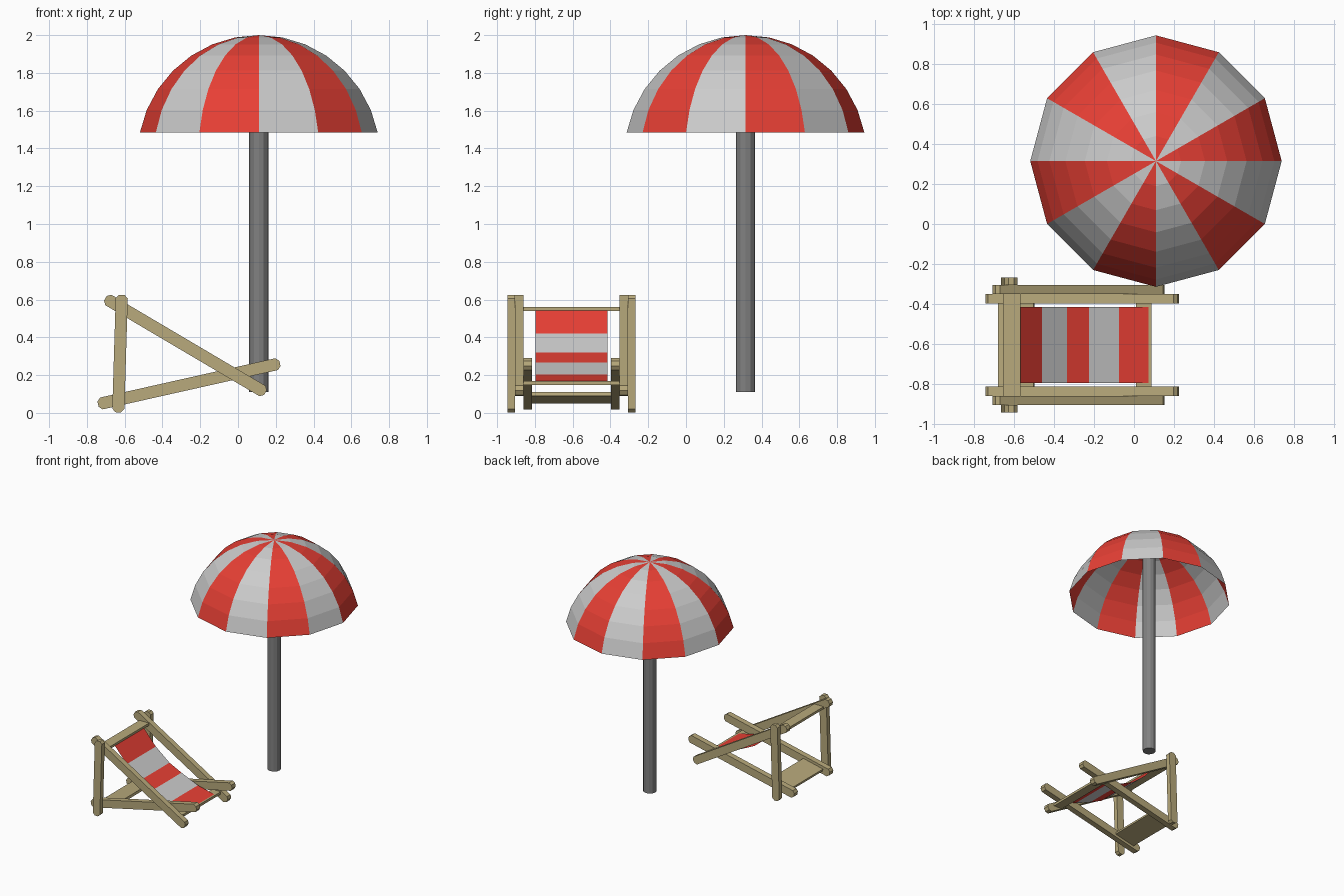
import bpy, bmesh
from math import sin, cos, pi, radians
from mathutils import Vector

if "Cube" in bpy.data.objects:
    bpy.data.objects.remove(bpy.data.objects["Cube"])


def material(name, rgb):
    m = bpy.data.materials.new(name)
    m.diffuse_color = (*rgb, 1)
    m.use_nodes = True
    m.node_tree.nodes["Principled BSDF"].inputs["Base Color"].default_value = m.diffuse_color
    return m


RED = material("red_cloth", (0.8, 0.05, 0.035))
WHITE = material("white_cloth", (0.8, 0.8, 0.8))
WOOD = material("wood", (0.48, 0.40, 0.20))
METAL = material("dark_metal", (0.22, 0.22, 0.22))


def finish(name, bm, *mats):
    mesh = bpy.data.meshes.new(name)
    bm.to_mesh(mesh)
    bm.free()
    for m in mats:
        mesh.materials.append(m)
    ob = bpy.data.objects.new(name, mesh)
    bpy.context.collection.objects.link(ob)
    return ob


def extrude_y(name, outline, y0, y1, mat):
    """Prism with an x-z outline running from y0 to y1."""
    bm = bmesh.new()
    face = bm.faces.new([bm.verts.new((x, y0, z)) for x, z in outline])
    new = bmesh.ops.extrude_face_region(bm, geom=[face])["geom"]
    bmesh.ops.translate(bm, vec=(0, y1 - y0, 0),
                        verts=[v for v in new if isinstance(v, bmesh.types.BMVert)])
    bmesh.ops.recalc_face_normals(bm, faces=bm.faces)
    return finish(name, bm, mat)


def bar_outline(a, b, width, chamfer):
    """Bar from a to b in the x-z plane, with clipped end corners."""
    a, b = Vector(a), Vector(b)
    d = (b - a).normalized()
    n = Vector((-d.y, d.x))
    h, c = width / 2, chamfer
    if not c:
        return [a - n * h, b - n * h, b + n * h, a + n * h]
    return [a - n * (h - c), a + d * c - n * h, b - d * c - n * h, b - n * (h - c),
            b + n * (h - c), b - d * c + n * h, a + d * c + n * h, a + n * (h - c)]


# Parasol canopy: upper part of a 12-segment sphere, alternating gores
PX, PY, R, SEG, RINGS = 0.11, 0.315, 0.642, 12, 7
bm = bmesh.new()
top = bm.verts.new((PX, PY, 2.0))
rings = []
for i in range(1, RINGS + 1):
    t = radians(11.25 * i)
    rings.append([bm.verts.new((PX + R * sin(t) * cos(2 * pi * k / SEG),
                                PY + R * sin(t) * sin(2 * pi * k / SEG),
                                2.0 - R + R * cos(t))) for k in range(SEG)])
for k in range(SEG):
    j = (k + 1) % SEG
    bm.faces.new((top, rings[0][k], rings[0][j])).material_index = k % 2
    for u, v in zip(rings, rings[1:]):
        bm.faces.new((u[k], v[k], v[j], u[j])).material_index = k % 2
finish("parasol_canopy", bm, RED, WHITE)

# Parasol pole
bpy.ops.mesh.primitive_cylinder_add(vertices=12, radius=0.051, depth=1.87,
                                    location=(PX, PY, 0.11 + 1.87 / 2))
pole = bpy.context.object
pole.name = "parasol_pole"
pole.data.materials.append(METAL)

# Deck chair side bars: start, end, inner and outer distance from the chair's middle
CY = -0.606
BARS = {
    "back_rail": ((-0.702, 0.607), (0.145, 0.107), 0.255, 0.300),
    "base_rail": ((-0.741, 0.046), (0.222, 0.262), 0.208, 0.255),
    "rear_post": ((-0.634, 0.003), (-0.615, 0.625), 0.300, 0.339),
}
for name, (a, b, inner, outer) in BARS.items():
    for side, s in (("left", -1), ("right", 1)):
        extrude_y(f"{name}_{side}", bar_outline(a, b, 0.064, 0.018),
                  CY + s * inner, CY + s * outer, WOOD)

# Cross planks joining both sides
PLANKS = {
    "top_plank": ((-0.655, 0.55), (-0.568, 0.55), 0.258),
    "seat_plank": ((0.01, 0.158), (0.088, 0.158), 0.258),
    "base_plank": ((-0.68, 0.06), (-0.50, 0.10), 0.212),
}
for name, (a, b, half) in PLANKS.items():
    extrude_y(name, bar_outline(a, b, 0.02, 0), CY - half, CY + half, WOOD)

# Sagging striped cloth
PATH = [(-0.57, 0.545), (-0.46, 0.42), (-0.335, 0.32),
        (-0.225, 0.267), (-0.075, 0.203), (0.086, 0.165)]
bm = bmesh.new()
rows = [[bm.verts.new((x, CY + s * 0.19, z)) for s in (-1, 1)] for x, z in PATH]
for i, (p, q) in enumerate(zip(rows, rows[1:])):
    bm.faces.new((p[0], q[0], q[1], p[1])).material_index = i % 2
finish("seat_cloth", bm, RED, WHITE)
